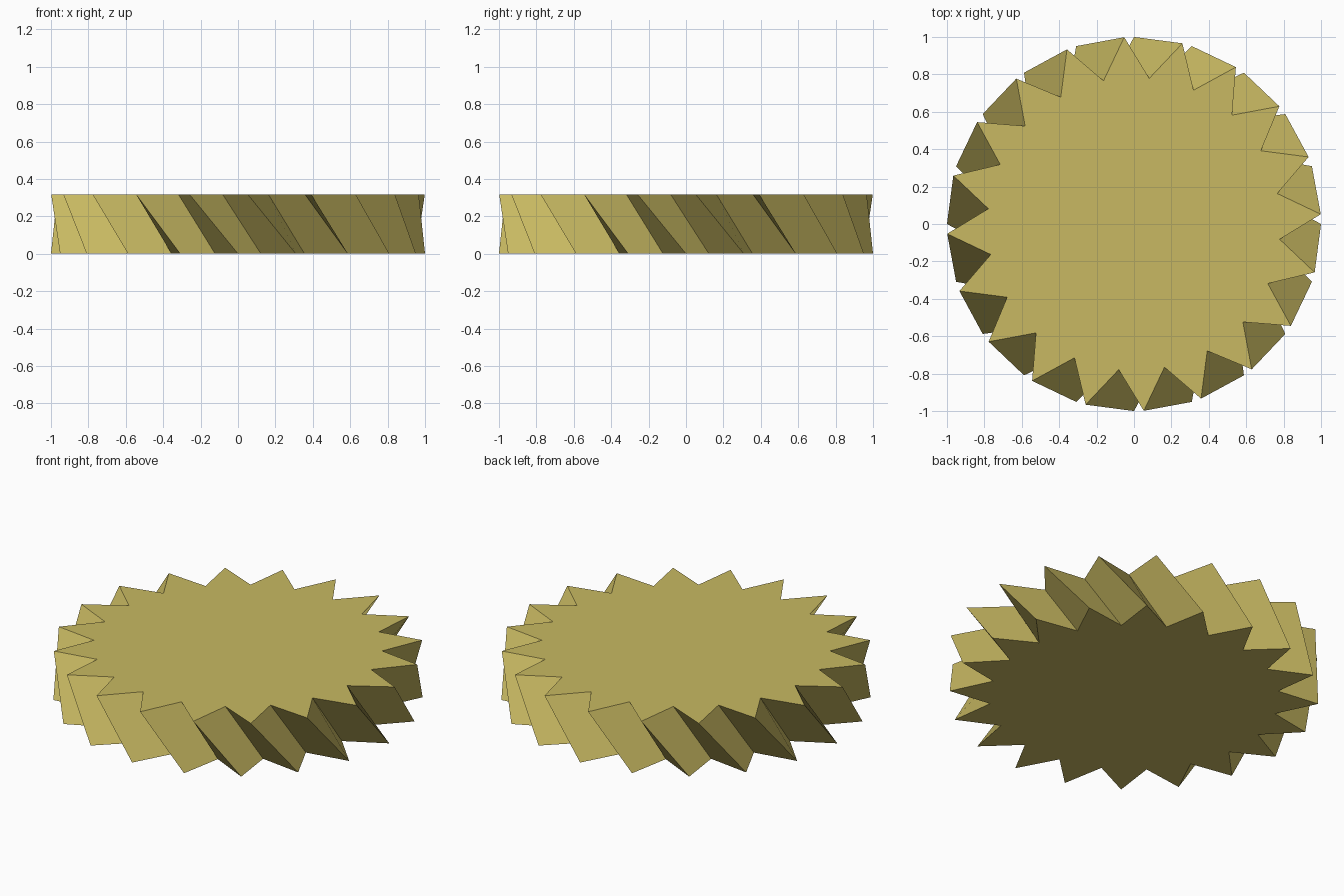
import bpy, bmesh, math

if "Cube" in bpy.data.objects:
    bpy.data.objects.remove(bpy.data.objects["Cube"])

TEETH, R_TIP, R_ROOT, HEIGHT = 20, 1.0, 0.783, 0.317
TWIST = math.radians(-15)

mat = bpy.data.materials.new("olive gold")
mat.diffuse_color = (0.578, 0.485, 0.122, 1)
mat.use_nodes = True
mat.node_tree.nodes["Principled BSDF"].inputs["Base Color"].default_value = mat.diffuse_color

bm = bmesh.new()


def star_ring(z, turn):
    """Star outline alternating tooth tips and roots."""
    ring = []
    for i in range(TEETH * 2):
        a = turn + math.pi * i / TEETH
        r = R_ROOT if i % 2 else R_TIP
        ring.append(bm.verts.new((r * math.cos(a), r * math.sin(a), z)))
    return ring


# Bottom and twisted top outlines
low = star_ring(0, 0)
high = star_ring(HEIGHT, TWIST)

# Slanted tooth flanks
n = len(low)
for i in range(n):
    j = (i + 1) % n
    bm.faces.new((low[i], low[j], high[j], high[i]))

# Flat caps
bm.faces.new(high)
bm.faces.new(low[::-1])

mesh = bpy.data.meshes.new("helical_gear")
bm.to_mesh(mesh)
bm.free()
mesh.materials.append(mat)
gear = bpy.data.objects.new("helical_gear", mesh)
bpy.context.collection.objects.link(gear)
